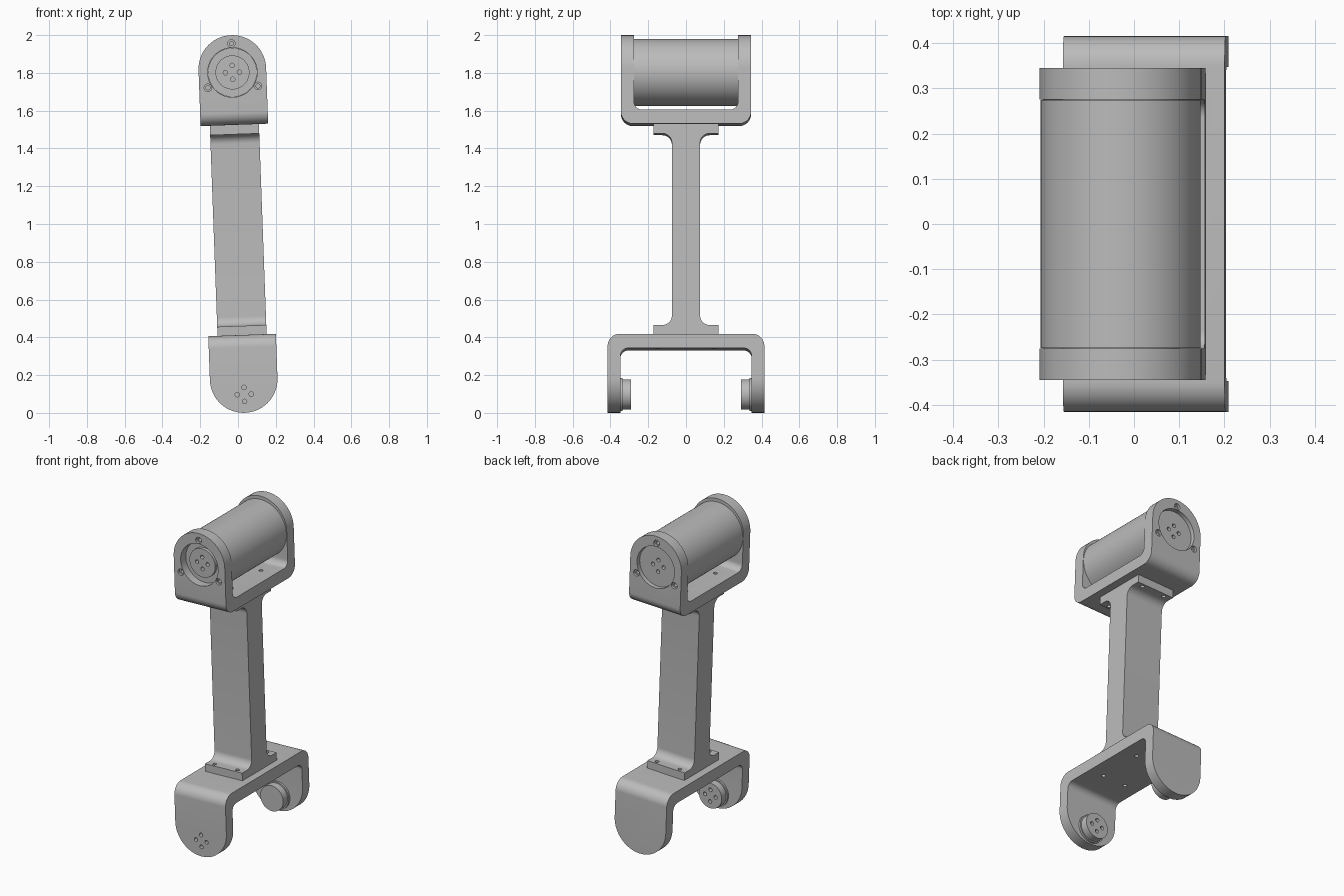
import bpy, bmesh, math
from mathutils import Vector, Matrix

if "Cube" in bpy.data.objects:
    bpy.data.objects.remove(bpy.data.objects["Cube"], do_unlink=True)

grey = bpy.data.materials.new("machined grey")
grey.use_nodes = True
grey.diffuse_color = (0.5, 0.5, 0.5, 1)
grey.node_tree.nodes["Principled BSDF"].inputs["Base Color"].default_value = (0.5, 0.5, 0.5, 1)

AXIS_Z = 1.803       # motor axis height
BOSS_Z = 0.097       # pivot boss height
HALF = 0.179         # half width of the brackets


def finish(name, bm):
    bmesh.ops.recalc_face_normals(bm, faces=bm.faces)
    mesh = bpy.data.meshes.new(name)
    bm.to_mesh(mesh)
    bm.free()
    mesh.materials.append(grey)
    obj = bpy.data.objects.new(name, mesh)
    bpy.context.collection.objects.link(obj)
    return obj


def rounded(corners, steps=12):
    """Turn (u, v, radius) corners into a filleted outline."""
    out = []
    for i, (u, v, r) in enumerate(corners):
        p = Vector((u, v))
        if r == 0:
            out.append(p)
            continue
        a = (Vector(corners[i - 1][:2]) - p).normalized()
        b = (Vector(corners[(i + 1) % len(corners)][:2]) - p).normalized()
        centre = p + (a + b) * r          # right-angled corners
        for k in range(steps + 1):
            t = k / steps * math.pi / 2
            out.append(centre - b * r * math.cos(t) - a * r * math.sin(t))
    return out


def prism(name, outline, axis, half):
    """Extrude an outline (y, z) along x, or (x, z) along y."""
    bm = bmesh.new()
    rings = []
    for h in (-half, half):
        rings.append([bm.verts.new((h, u, v) if axis == "x" else (u, h, v)) for u, v in outline])
    n = len(outline)
    for ring in rings:
        bm.faces.new(ring)
    for i in range(n):
        j = (i + 1) % n
        bm.faces.new((rings[0][i], rings[0][j], rings[1][j], rings[1][i]))
    return finish(name, bm)


def lathe(name, profile, axis, c, n=64):
    """Revolve (radius, height) steps about y through (x, z), or z through (x, y)."""
    bm = bmesh.new()
    rings = []
    for r, h in profile:
        ring = []
        for k in range(n):
            t = 2 * math.pi * k / n
            u, v = c[0] + r * math.cos(t), c[1] + r * math.sin(t)
            ring.append(bm.verts.new((u, h, v) if axis == "y" else (u, v, h)))
        rings.append(ring)
    bm.faces.new(rings[0])
    bm.faces.new(rings[-1])
    for a, b in zip(rings, rings[1:]):
        for i in range(n):
            j = (i + 1) % n
            bm.faces.new((a[i], a[j], b[j], b[i]))
    return finish(name, bm)


def boolean(obj, tools, operation="DIFFERENCE"):
    bpy.context.view_layer.objects.active = obj
    for tool in tools:
        tool.hide_render = True
        mod = obj.modifiers.new("cut", "BOOLEAN")
        mod.operation, mod.solver, mod.object = operation, "EXACT", tool
        bpy.ops.object.modifier_apply(modifier=mod.name)
        bpy.data.objects.remove(tool, do_unlink=True)


def hole(axis, c, lo, hi, r=0.012, n=20):
    return lathe("hole_cutter", [(r, lo), (r, hi)], axis, c, n)


def diamond_holes(z, lo, hi):
    d = 0.037
    return [hole("y", c, lo, hi) for c in ((d, z), (-d, z), (0, z + d), (0, z - d))]


def plate_holes(lo, hi):
    return [hole("z", (x, y), lo, hi) for x in (-0.08, 0.08) for y in (-0.148, 0.148)]


def u_bracket(name, outer, inner, floor, under, end):
    """U-shaped strap with round-ended flanges, opening towards end."""
    far = end + (0.2 if end > floor else -0.2)
    back = under + (under - floor)
    strap = rounded([(-outer, far, 0), (-outer, under, 0.065), (outer, under, 0.065), (outer, far, 0),
                     (inner, far, 0), (inner, floor, 0.04), (-inner, floor, 0.04), (-inner, far, 0)])
    obj = prism(name, strap, "x", 0.25)
    shape = rounded([(-HALF, back, 0), (HALF, back, 0),
                     (HALF, end, HALF - 0.0005), (-HALF, end, HALF - 0.0005)], 24)
    boolean(obj, [prism("outline_cutter", shape, "y", 0.6)], "INTERSECT")
    return obj


parts = []

# Upper bracket with motor openings and counterbored screw holes
upper = u_bracket("upper_bracket", 0.345, 0.275, 1.6, 1.525, 2.0)
cuts = [hole("y", (0, AXIS_Z), -0.5, 0.5, 0.131, 64)]
for side in (-1, 1):
    for k in range(3):
        t = math.pi / 2 + k * 2 * math.pi / 3
        c = (0.153 * math.cos(t), AXIS_Z + 0.153 * math.sin(t))
        steps = [(0.02, side * 0.4), (0.02, side * 0.33), (0.011, side * 0.33), (0.011, side * 0.29)]
        cuts.append(lathe("screw_cutter", steps, "y", c, 24))
boolean(upper, cuts + plate_holes(1.45, 1.65))
parts.append(upper)

# Motor cylinder: recessed hub in front, plain disc behind
motor = lathe("motor", [(0.09, -0.315), (0.09, -0.295), (0.1295, -0.295), (0.1295, -0.274), (0.177, -0.274),
                        (0.177, 0.274), (0.1295, 0.274), (0.1295, 0.32)], "y", (0, AXIS_Z), 96)
boolean(motor, diamond_holes(AXIS_Z, -0.4, -0.28) + diamond_holes(AXIS_Z, 0.28, 0.4))
parts.append(motor)

# Connecting arm: filleted I-section with bolted end plates
half_arm = [(0.172, 0.412, 0), (0.172, 0.46, 0), (0.075, 0.46, 0.05),
            (0.075, 1.475, 0.05), (0.172, 1.475, 0), (0.172, 1.525, 0)]
arm = prism("arm", rounded(half_arm + [(-y, z, r) for y, z, r in reversed(half_arm)]), "x", 0.13)
boolean(arm, plate_holes(0.3, 0.5) + plate_holes(1.44, 1.65))
parts.append(arm)

# Lower bracket, drilled on the front flange
lower = u_bracket("lower_bracket", 0.415, 0.347, 0.336, 0.412, 0.0)
boolean(lower, diamond_holes(BOSS_Z, -0.5, -0.3) + plate_holes(0.3, 0.5))
parts.append(lower)

# Pivot bosses inside the lower flanges
for name, s in (("front_pivot_boss", -1), ("back_pivot_boss", 1)):
    boss = lathe(name, [(0.088, s * 0.347), (0.088, s * 0.335), (0.08, s * 0.335), (0.08, s * 0.29)],
                 "y", (0, BOSS_Z))
    if s < 0:
        boolean(boss, diamond_holes(BOSS_Z, -0.5, -0.2))
    parts.append(boss)

# Lean the whole assembly slightly and shade it
pivot = Matrix.Translation((0, 0, 1))
lean = pivot @ Matrix.Rotation(math.radians(-2.1), 4, "Y") @ pivot.inverted()
bpy.ops.object.select_all(action="DESELECT")
for obj in parts:
    obj.data.transform(lean)
    obj.select_set(True)
bpy.context.view_layer.objects.active = parts[0]
bpy.ops.object.shade_smooth_by_angle(angle=math.radians(30))
